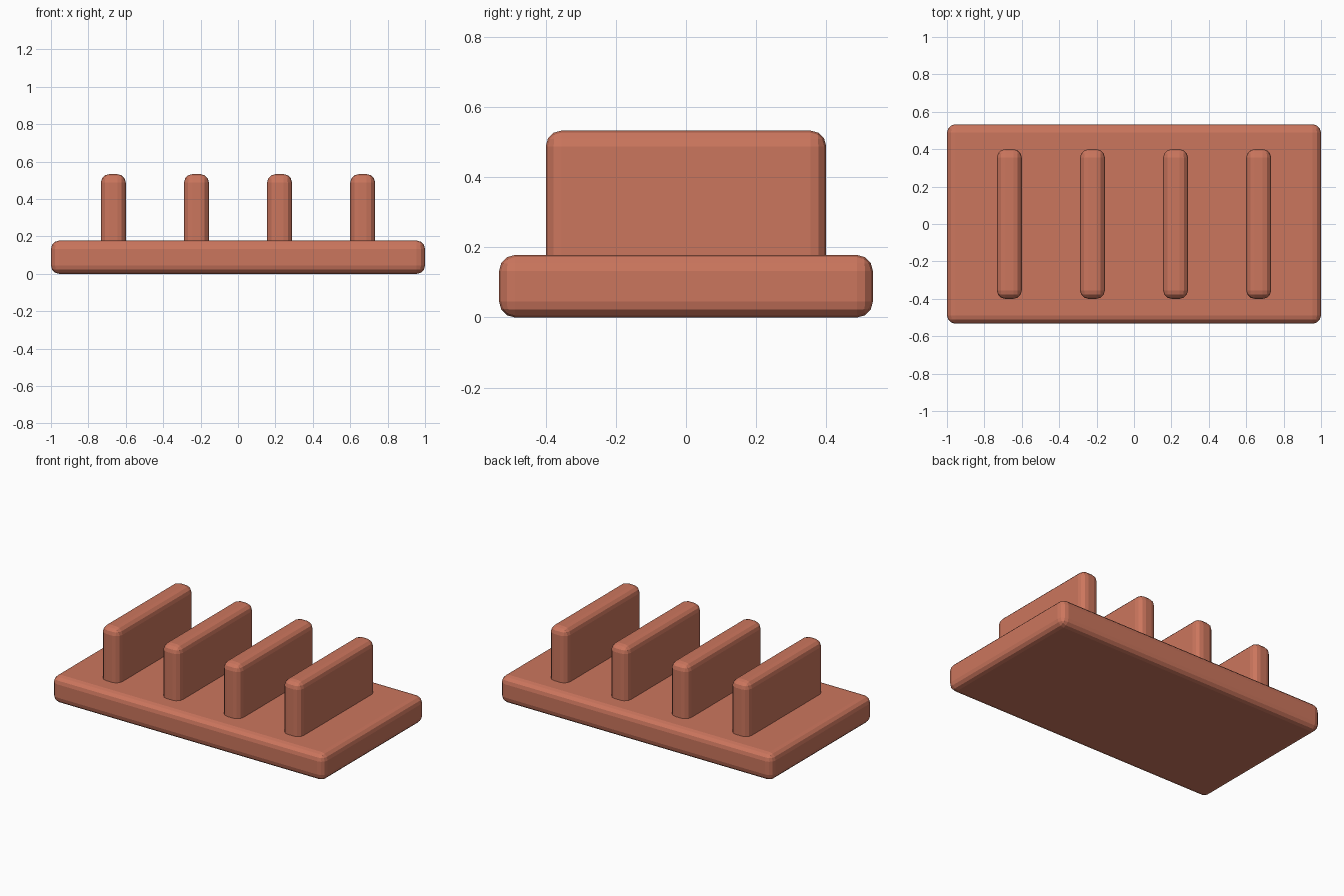
import bpy

if "Cube" in bpy.data.objects:
    bpy.data.objects.remove(bpy.data.objects["Cube"])

clay = bpy.data.materials.new("terracotta")
clay.diffuse_color = (0.60, 0.18, 0.11, 1)
clay.use_nodes = True
clay.node_tree.nodes["Principled BSDF"].inputs["Base Color"].default_value = clay.diffuse_color


def rounded_block(name, size, centre, radius):
    """Box with evenly rounded, faceted edges."""
    bpy.ops.mesh.primitive_cube_add(size=1, location=centre)
    obj = bpy.context.object
    obj.name = name
    obj.scale = size
    bpy.ops.object.transform_apply(location=False, rotation=False, scale=True)
    bevel = obj.modifiers.new("rounded_edges", 'BEVEL')
    bevel.width = radius
    bevel.segments = 3
    obj.data.materials.append(clay)
    return obj


# Base plate
BASE_H = 0.178
rounded_block("base_plate", (2.0, 1.066, BASE_H), (0, 0, BASE_H / 2), 0.045)

# Four upright dividers, sunk slightly into the plate
TOP, BOTTOM = 0.533, 0.125
for i in range(4):
    x = (i - 1.5) * 0.4444
    rounded_block(f"divider_{i + 1}", (0.133, 0.8, TOP - BOTTOM),
                  (x, 0, (TOP + BOTTOM) / 2), 0.045)
